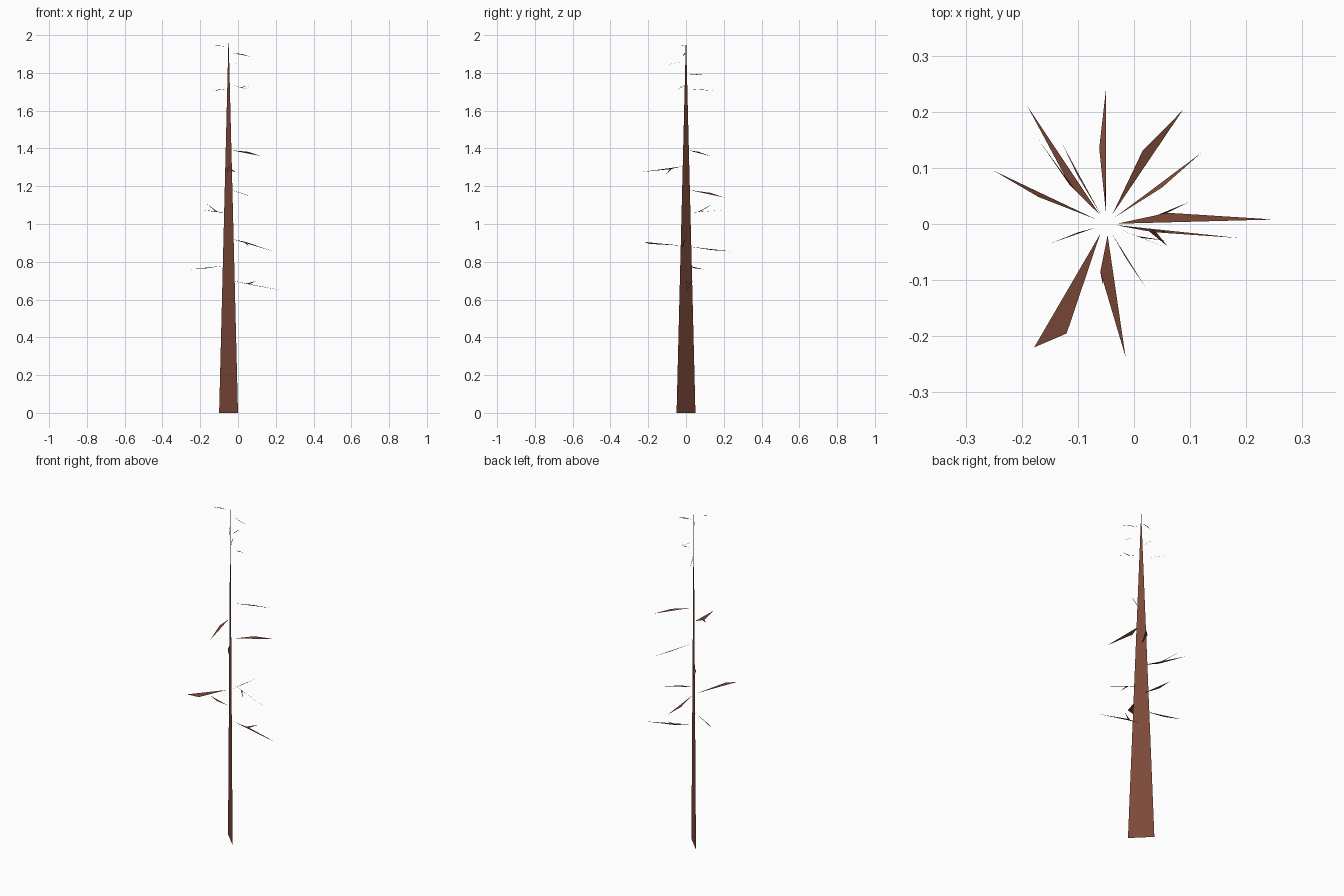
import bpy
from mathutils import Vector

bark = bpy.data.materials.new("bark")
bark.diffuse_color = (0.2, 0.066, 0.04, 1)
AXIS = Vector((-0.05, 0, 0))


def card(name, tris):
    verts = [p for t in tris for p in t]
    faces = [(i, i + 1, i + 2) for i in range(0, len(verts), 3)]
    me = bpy.data.meshes.new(name)
    me.from_pydata(verts, [], faces)
    me.materials.append(bark)
    ob = bpy.data.objects.new(name, me)
    bpy.context.collection.objects.link(ob)
    return ob


# trunk: one tall flat triangle set diagonally
card("trunk", [[(-0.10, 0.05, 0), (0.0, -0.05, 0), (-0.05, 0, 2)]])

# branches: base height, bend point, tip, optional twig tip
BRANCHES = [
    (0.70, (0.06, 0.02, 0.68), (0.25, 0.008, 0.645), (0.10, 0.04, 0.70)),
    (0.78, (-0.17, 0.048, 0.765), (-0.25, 0.095, 0.76), None),
    (0.885, (-0.12, -0.195, 0.895), (-0.178, -0.22, 0.905), None),
    (0.88, (-0.062, 0.135, 0.862), (-0.05, 0.24, 0.855), None),
    (0.92, (0.04, -0.015, 0.905), (0.187, -0.025, 0.855), (0.06, -0.04, 0.88)),
    (1.06, (-0.115, 0.07, 1.063), (-0.19, 0.21, 1.075), (-0.17, 0.15, 1.11)),
    (1.18, (0.015, 0.13, 1.165), (0.087, 0.203, 1.14), None),
    (1.305, (-0.06, -0.085, 1.29), (-0.015, -0.237, 1.275), (-0.055, -0.11, 1.26)),
    (1.39, (0.05, 0.065, 1.383), (0.12, 0.127, 1.36), None),
    (1.715, (-0.10, 0.085, 1.712), (-0.128, 0.143, 1.705), None),
    (1.735, (0.015, -0.025, 1.722), (0.07, -0.047, 1.71), (0.06, -0.03, 1.73)),
    (1.79, (-0.052, 0.055, 1.793), (-0.05, 0.085, 1.79), None),
    (1.86, (-0.015, -0.06, 1.852), (0.022, -0.115, 1.84), None),
    (1.905, (0.02, -0.012, 1.9), (0.07, -0.015, 1.885), None),
    (1.94, (-0.10, -0.015, 1.945), (-0.15, -0.035, 1.946), None),
]

for i, (z, bend, tip, twig) in enumerate(BRANCHES):
    bend, tip = Vector(bend), Vector(tip)
    out = tip - AXIS
    out.z = 0
    base = AXIS + out.normalized() * 0.02 + Vector((0, 0, z))
    tris = [[base, bend, tip]]
    if twig:
        tris.append([base.lerp(bend, 0.8), bend, Vector(twig)])
    card(f"branch_{i + 1}", tris)
